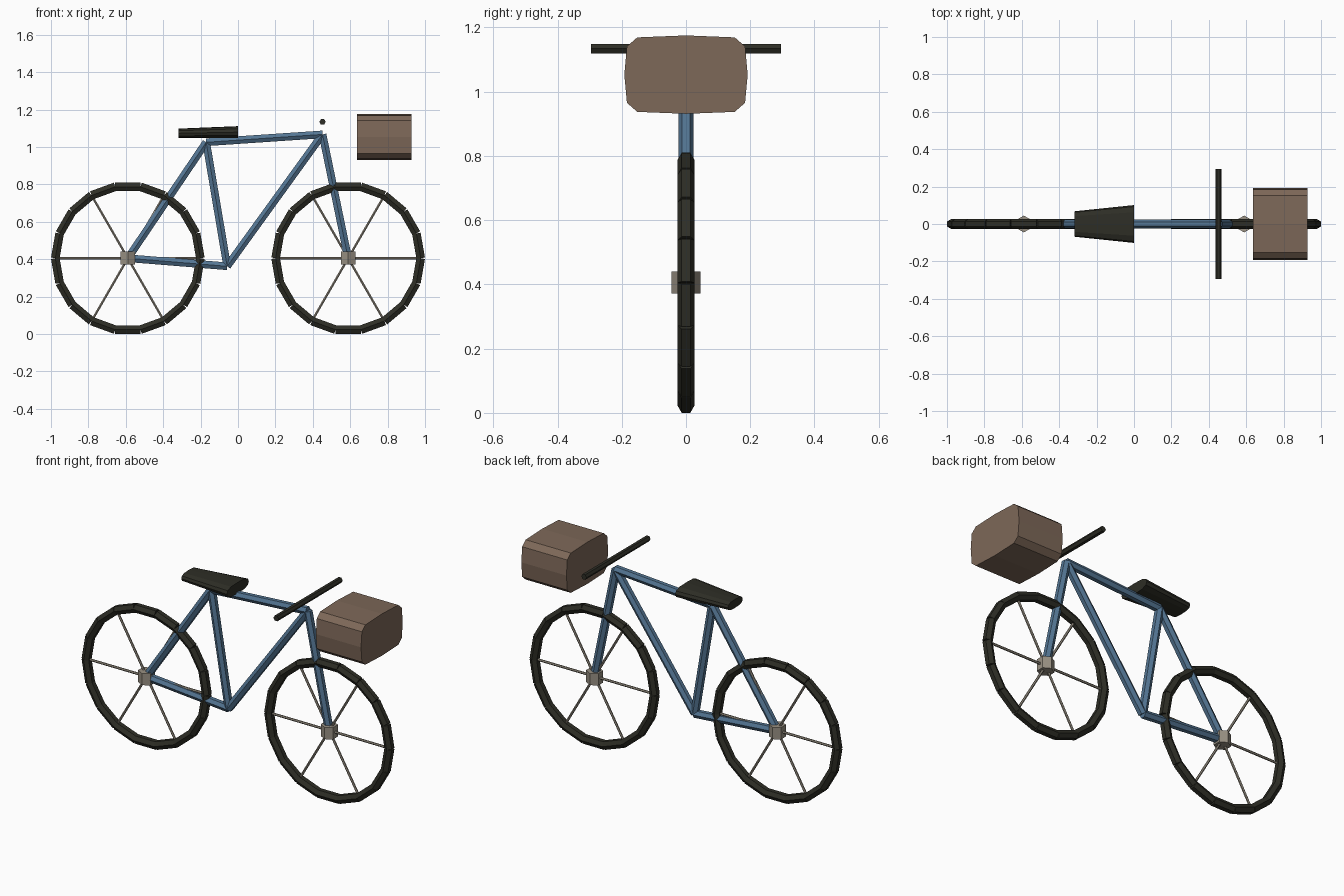
import bpy, bmesh, math
from mathutils import Vector

if "Cube" in bpy.data.objects:
    bpy.data.objects.remove(bpy.data.objects["Cube"])


def material(name, rgb):
    m = bpy.data.materials.new(name)
    m.diffuse_color = (*rgb, 1)
    m.use_nodes = True
    m.node_tree.nodes["Principled BSDF"].inputs["Base Color"].default_value = m.diffuse_color
    return m


BLUE = material("frame blue", (0.089, 0.181, 0.296))
DARK = material("dark rubber", (0.027, 0.027, 0.019))
METAL = material("warm grey metal", (0.32, 0.285, 0.23))
BROWN = material("basket brown", (0.205, 0.138, 0.098))


def loft(bm, ring_a, ring_b):
    """Closed solid between two matching outlines."""
    a = [bm.verts.new(p) for p in ring_a]
    b = [bm.verts.new(p) for p in ring_b]
    n = len(a)
    for i in range(n):
        j = (i + 1) % n
        bm.faces.new((a[i], a[j], b[j], b[i]))
    bm.faces.new(a[::-1])
    bm.faces.new(b)


def tube(bm, start, end, radius, side=(0, 1, 0), sides=6):
    """Straight prism with one corner pointing along side."""
    start, end, u = Vector(start), Vector(end), Vector(side)
    v = (end - start).normalized().cross(u)
    offs = [radius * (math.cos(t) * u + math.sin(t) * v)
            for t in (2 * math.pi * i / sides for i in range(sides))]
    loft(bm, [start + o for o in offs], [end + o for o in offs])


def finish(bm, name, mat):
    bmesh.ops.recalc_face_normals(bm, faces=bm.faces)
    mesh = bpy.data.meshes.new(name)
    bm.to_mesh(mesh)
    bm.free()
    mesh.materials.append(mat)
    bpy.context.collection.objects.link(bpy.data.objects.new(name, mesh))


def outline(x, z, half_w, half_h, quarter):
    """Rounded outline in the y-z plane, mirrored from one quarter."""
    q = quarter
    pts = q[:-1] + [(y, -h) for y, h in q[:0:-1]]
    pts += [(-y, -h) for y, h in q[:-1]] + [(-y, h) for y, h in q[:0:-1]]
    return [(x, y * half_w, z + h * half_h) for y, h in pts]


WHEEL_X, AXLE_Z, RIM = 0.589, 0.405, 0.388

# Wheels: tyre of 18 straight pieces, six spokes, upright hexagonal hub
for label, cx in (("rear", -WHEEL_X), ("front", WHEEL_X)):
    def at(deg, r=RIM):
        t = math.radians(deg)
        return (cx + r * math.cos(t), 0, AXLE_Z + r * math.sin(t))

    bm = bmesh.new()
    for i in range(18):
        tube(bm, at(20 * i), at(20 * i + 20), 0.0265)
    finish(bm, label + "_tyre", DARK)

    bm = bmesh.new()
    for i in range(6):
        tube(bm, at(0, 0), at(60 * i, RIM - 0.01), 0.007)
    finish(bm, label + "_spokes", METAL)

    bm = bmesh.new()
    tube(bm, (cx, 0, AXLE_Z - 0.034), (cx, 0, AXLE_Z + 0.035), 0.045)
    finish(bm, label + "_hub", METAL)

# Frame tubes
rear, front = (-WHEEL_X, 0, AXLE_Z), (WHEEL_X, 0, AXLE_Z)
crank, saddle, head = (-0.058, 0, 0.362), (-0.17, 0, 1.025), (0.452, 0, 1.067)
for name, a, b in (("chain_stay", rear, crank), ("seat_stay", rear, saddle),
                   ("seat_tube", crank, saddle), ("top_tube", saddle, head),
                   ("down_tube", crank, head), ("front_fork", head, front)):
    bm = bmesh.new()
    tube(bm, a, b, 0.0235)
    finish(bm, name, BLUE)

# Handlebar
bm = bmesh.new()
tube(bm, (0.452, -0.295, 1.134), (0.452, 0.295, 1.134), 0.017, side=(1, 0, 0))
finish(bm, "handlebar", DARK)

# Seat: rounded outline, wider and taller at one end
bm = bmesh.new()
soft = [(0, 1), (0.62, 0.93), (0.92, 0.55), (1, 0)]
loft(bm, outline(-0.318, 1.073, 0.068, 0.025, soft),
     outline(-0.001, 1.079, 0.101, 0.032, soft))
finish(bm, "seat", DARK)

# Basket: boxy outline along x
bm = bmesh.new()
boxy = [(0, 1), (0.79, 0.95), (0.958, 0.72), (1, 0)]
loft(bm, outline(0.637, 1.053, 0.192, 0.122, boxy),
     outline(0.928, 1.053, 0.192, 0.122, boxy))
finish(bm, "basket", BROWN)
